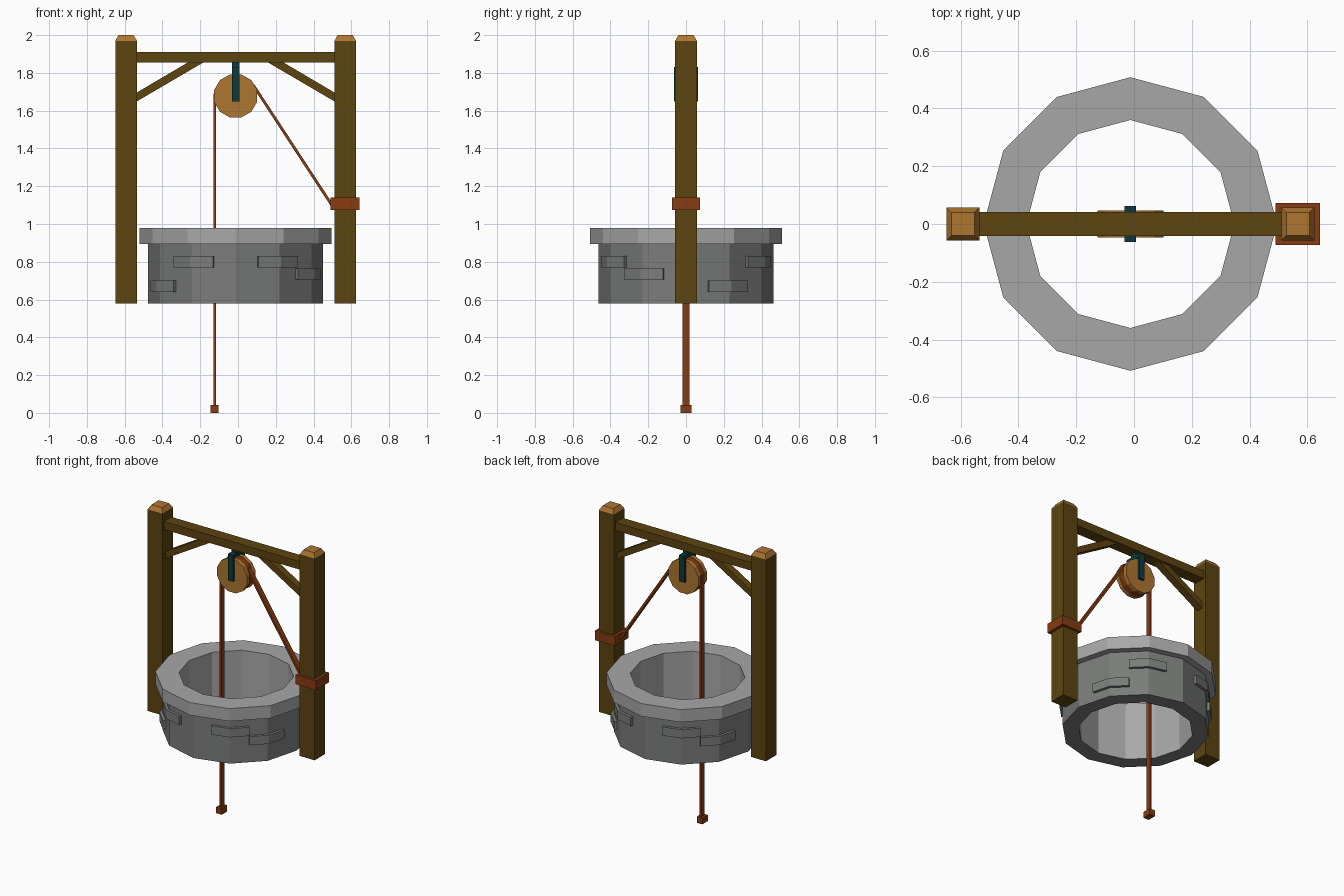
import bpy, bmesh, math
from mathutils import Vector

if "Cube" in bpy.data.objects:
    bpy.data.objects.remove(bpy.data.objects["Cube"])

CX = -0.0125          # centre line of the well and pulley


def material(name, rgb):
    m = bpy.data.materials.new(name)
    m.diffuse_color = (*rgb, 1)
    m.use_nodes = True
    m.node_tree.nodes["Principled BSDF"].inputs["Base Color"].default_value = m.diffuse_color
    return m


WOOD = material("dark wood", (0.110, 0.058, 0.005))
TAN = material("cut wood", (0.42, 0.18, 0.03))
ROPE = material("rope brown", (0.24, 0.045, 0.006))
IRON = material("dark teal iron", (0.005, 0.040, 0.044))
STONE = material("wall stone", (0.195, 0.203, 0.197))
RIM = material("rim stone", (0.39, 0.39, 0.39))


def loft(name, sections, mats, closed=False, rule=None):
    """Skin equal-length loops; closed joins last to first, else ends are capped."""
    bm = bmesh.new()
    loops = [[bm.verts.new(p) for p in s] for s in sections]
    k = len(loops[0])
    pairs = list(zip(loops, loops[1:])) + ([(loops[-1], loops[0])] if closed else [])
    for a, b in pairs:
        for i in range(k):
            j = (i + 1) % k
            bm.faces.new((a[i], a[j], b[j], b[i]))
    if not closed:
        bm.faces.new(loops[0])
        bm.faces.new(loops[-1])
    bmesh.ops.recalc_face_normals(bm, faces=bm.faces)
    if rule:
        for f in bm.faces:
            f.material_index = rule(f)
    me = bpy.data.meshes.new(name)
    bm.to_mesh(me)
    bm.free()
    for m in mats:
        me.materials.append(m)
    ob = bpy.data.objects.new(name, me)
    bpy.context.collection.objects.link(ob)
    return ob


def rect(x, hx, hy, z, y=0):
    return [(x - hx, y - hy, z), (x + hx, y - hy, z), (x + hx, y + hy, z), (x - hx, y + hy, z)]


def box(name, x, hx, hy, z0, z1, mat, y=0):
    return loft(name, [rect(x, hx, hy, z0, y), rect(x, hx, hy, z1, y)], [mat])


def prism(name, pts, y0, y1, mat):
    """Extrude an x-z outline along y."""
    return loft(name, [[(x, y, z) for x, z in pts] for y in (y0, y1)], [mat])


def radial(deg, r0, r1, z0, z1):
    """Upright cross-section at an angle measured from the front (-y) towards +x."""
    s, c = math.sin(math.radians(deg)), math.cos(math.radians(deg))
    return [(CX + r * s, -r * c, z) for r, z in ((r0, z0), (r1, z0), (r1, z1), (r0, z1))]


# Well wall and rim: twelve-sided rings with a pale inside
def inward(f):
    c = f.calc_center_median()
    return 1 if f.normal.x * (c.x - CX) + f.normal.y * c.y < -0.01 else 0


steps = range(0, 360, 30)
loft("well_wall", [radial(a, 0.36, 0.463, 0.58, 0.893) for a in steps], [STONE, RIM], True, inward)
loft("well_rim", [radial(a, 0.36, 0.508, 0.893, 0.98) for a in steps], [RIM], True)

# Raised stones, each bent around one wall corner, repeated on the opposite side
c15 = math.cos(math.radians(15))
for n, (deg, z0) in enumerate(((30, 0.77), (60, 0.705), (120, 0.64), (150, 0.77))):
    for half in (0, 180):
        secs = [radial(deg + half + d, 0.44 / k, 0.466 / k, z0, z0 + 0.06)
                for d, k in ((-15, 1), (0, c15), (15, 1))]
        loft(f"raised_stone_{n}_{half}", secs, [STONE])

# Posts with chamfered tops, and braces
for side, label in ((-1, "left"), (1, "right")):
    px = CX + side * 0.58
    box(f"{label}_post", px, 0.057, 0.057, 0.58, 1.97, WOOD)
    loft(f"{label}_post_cap", [rect(px, 0.057, 0.057, 1.97), rect(px, 0.04, 0.04, 2.0)], [TAN])
    brace = [(0.525, 1.648), (0.525, 1.695), (0.25, 1.857), (0.168, 1.857)]
    prism(f"{label}_brace", [(CX + side * x, z) for x, z in brace], -0.025, 0.025, WOOD)
box("cross_beam", CX, 0.525, 0.041, 1.855, 1.91, WOOD)

# Pulley: two flanges with rope wound between them
PZ = 1.678


def polygon(r):
    return [(CX + r * math.cos(math.radians(a)), PZ + r * math.sin(math.radians(a)))
            for a in range(15, 375, 30)]


prism("front_flange", polygon(0.118), -0.047, -0.02, TAN)
prism("back_flange", polygon(0.118), 0.02, 0.047, TAN)
prism("rope_winding", polygon(0.112), -0.02, 0.02, ROPE)

# Iron hanger around the pulley
for y, label in ((-0.0555, "front"), (0.0555, "back")):
    box(f"{label}_hanger_arm", CX, 0.02, 0.0075, 1.648, 1.83, IRON, y)
box("hanger_top", CX, 0.02, 0.05, 1.805, 1.83, IRON)
box("hanger_stem", CX, 0.02, 0.022, 1.83, 1.857, IRON)


# Rope: hanging run, end knot, tied-off run and post wrap
def strip(name, a, b, w=0.0065):
    a, b = Vector(a), Vector(b)
    d = (b - a).normalized()
    n = Vector((-d.y, d.x)) * w
    prism(name, [tuple(p) for p in (a + n, b + n, b - n, a - n)], -0.0185, 0.0185, ROPE)


strip("hanging_rope", (-0.122, 1.69), (-0.122, 0.03))
box("rope_knot", -0.124, 0.021, 0.03, 0.0, 0.042, ROPE)
strip("tied_rope", (0.081, 1.735), (0.50, 1.095), 0.0075)
box("rope_wrap", CX + 0.58, 0.077, 0.073, 1.075, 1.14, ROPE)
